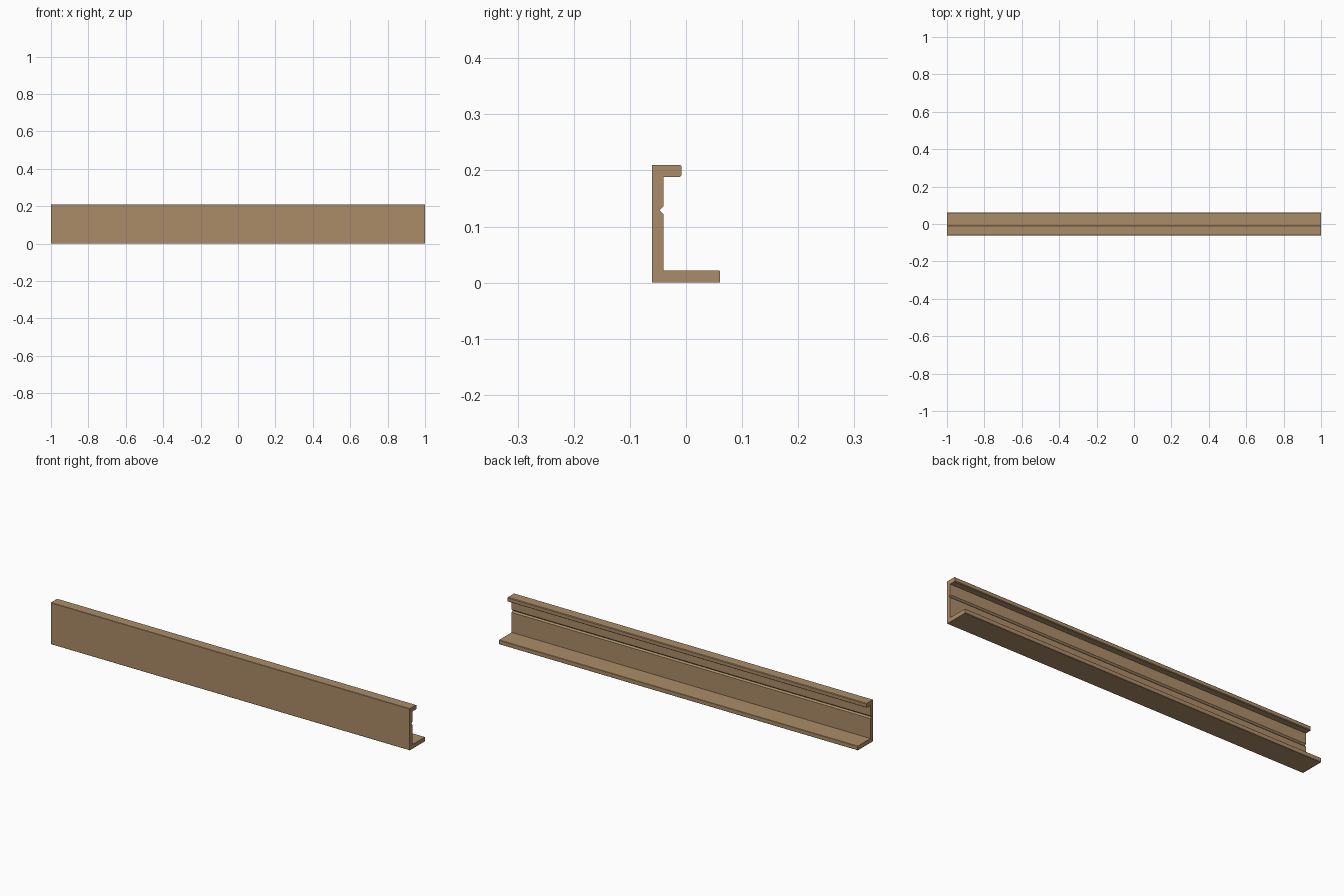
import bpy, bmesh

if "Cube" in bpy.data.objects:
    bpy.data.objects.remove(bpy.data.objects["Cube"])

# Single tan colour
tan = bpy.data.materials.new("tan_wood")
tan.diffuse_color = (0.41, 0.265, 0.14, 1)
tan.use_nodes = True
tan.node_tree.nodes["Principled BSDF"].inputs["Base Color"].default_value = tan.diffuse_color

# Channel cross-section (y, z): tall web, wide bottom flange, short top lip, V groove
R = 0.003
profile = [
    (-0.061, 0.0015), (-0.0595, 0), (0.061 - R / 2, 0), (0.061, R / 2),
    (0.061, 0.0215 - R / 2), (0.061 - R / 2, 0.0215),      # bottom flange
    (-0.040, 0.0215),
    (-0.040, 0.122), (-0.047, 0.129), (-0.040, 0.136),     # V groove
    (-0.040, 0.188),
    (-0.008 - R, 0.188), (-0.008, 0.188 + R),              # top lip
    (-0.008, 0.210 - R), (-0.008 - R, 0.210),
    (-0.0595, 0.210), (-0.061, 0.2085),
]

# Extrude the profile along x
bm = bmesh.new()
face = bm.faces.new([bm.verts.new((-1, y, z)) for y, z in profile])
ext = bmesh.ops.extrude_face_region(bm, geom=[face], use_keep_orig=True)
verts = [g for g in ext["geom"] if isinstance(g, bmesh.types.BMVert)]
bmesh.ops.translate(bm, verts=verts, vec=(2, 0, 0))
bmesh.ops.recalc_face_normals(bm, faces=bm.faces)

mesh = bpy.data.meshes.new("channel_rail")
bm.to_mesh(mesh)
bm.free()
mesh.materials.append(tan)
rail = bpy.data.objects.new("channel_rail", mesh)
bpy.context.collection.objects.link(rail)
